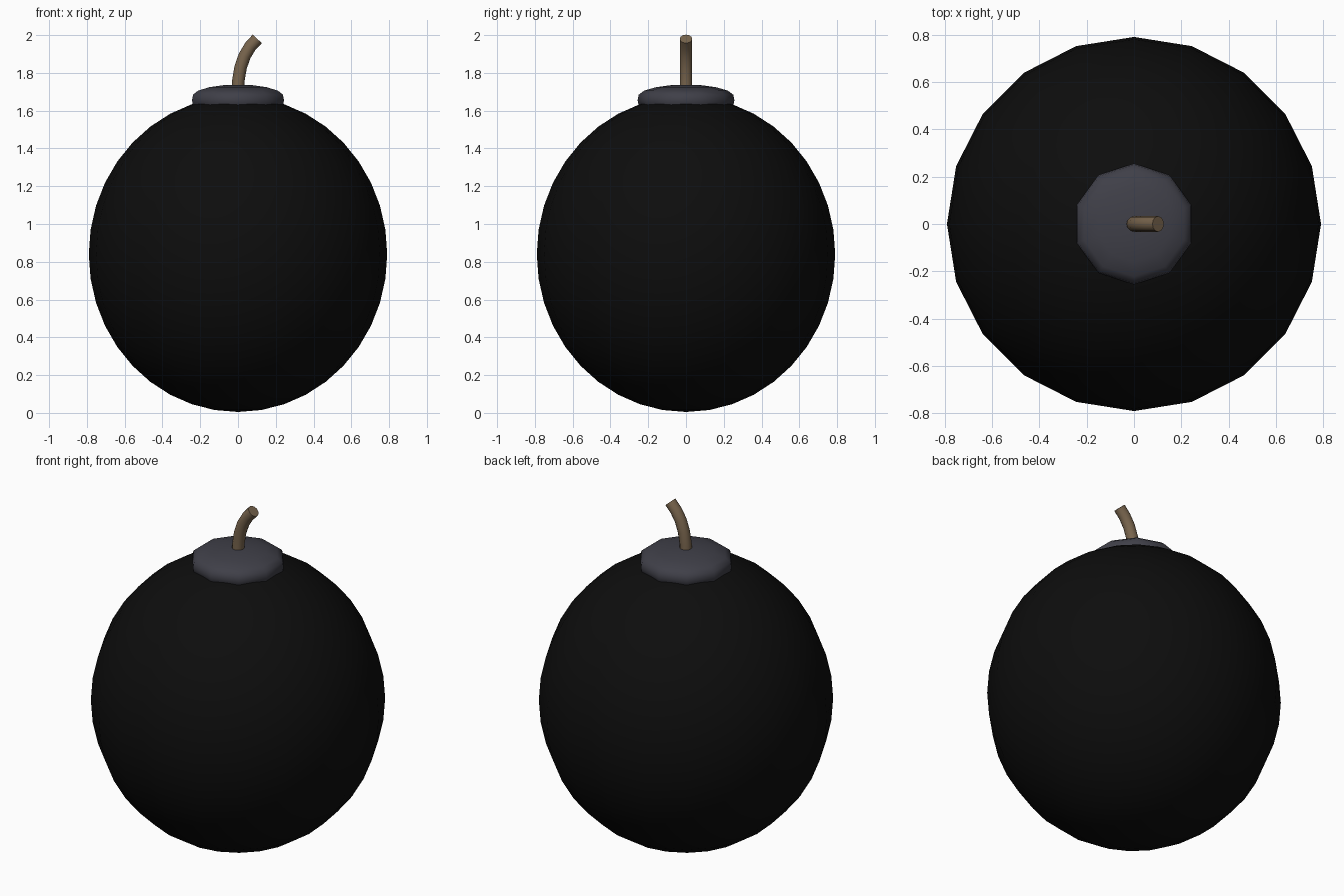
import bpy, bmesh, math
from mathutils import Vector

if "Cube" in bpy.data.objects:
    bpy.data.objects.remove(bpy.data.objects["Cube"])


def material(name, rgb):
    m = bpy.data.materials.new(name)
    m.diffuse_color = (*rgb, 1)
    m.use_nodes = True
    m.node_tree.nodes["Principled BSDF"].inputs["Base Color"].default_value = m.diffuse_color
    return m


def skin(name, rings, mat, angle):
    """Join rings of points into a closed tube; one-point rings become poles."""
    bm = bmesh.new()
    loops = [[bm.verts.new(p) for p in r] for r in rings]
    for a, b in zip(loops, loops[1:]):
        n = max(len(a), len(b))
        for i in range(n):
            j = (i + 1) % n
            if len(a) == 1:
                bm.faces.new((a[0], b[j], b[i]))
            elif len(b) == 1:
                bm.faces.new((a[i], a[j], b[0]))
            else:
                bm.faces.new((a[i], a[j], b[j], b[i]))
    for end in (loops[0], loops[-1]):
        if len(end) > 2:
            bm.faces.new(end)
    bmesh.ops.recalc_face_normals(bm, faces=bm.faces[:])
    me = bpy.data.meshes.new(name)
    bm.to_mesh(me)
    bm.free()
    me.materials.append(mat)
    ob = bpy.data.objects.new(name, me)
    bpy.context.collection.objects.link(ob)
    bpy.ops.object.select_all(action='DESELECT')
    ob.select_set(True)
    bpy.context.view_layer.objects.active = ob
    bpy.ops.object.shade_smooth_by_angle(angle=math.radians(angle))
    return ob


def lathe(profile, sides):
    """Rings around z, first vertex facing +y."""
    rings = []
    for r, z in profile:
        n = sides if r > 0 else 1
        rings.append([(r * math.sin(2 * math.pi * i / sides),
                       r * math.cos(2 * math.pi * i / sides), z) for i in range(n)])
    return rings


# Body: slightly tall ball, 20 segments by 20 rings
RINGS, RX, RZ, CZ = 20, 0.79, 0.835, 0.84
ball = [(0 if k in (0, RINGS) else RX * math.sin(math.pi * k / RINGS),
         CZ - RZ * math.cos(math.pi * k / RINGS)) for k in range(RINGS + 1)]
skin("body", lathe(ball, 20), material("black", (0.004, 0.004, 0.004)), 60)

# Cap: ten-sided collar with a rounded, gently domed top
cap = [(0.22, 1.60), (0.25, 1.625), (0.256, 1.655), (0.25, 1.685),
       (0.222, 1.706), (0.16, 1.724), (0.08, 1.735), (0, 1.738)]
skin("cap", lathe(cap, 10), material("dark_grey", (0.05, 0.05, 0.065)), 60)

# Fuse: bent rod leaning towards +x
path = [Vector(p) for p in ((0, 0, 1.70), (0.002, 0, 1.76), (0.014, 0, 1.83),
                            (0.035, 0, 1.89), (0.065, 0, 1.94), (0.102, 0, 1.98))]
fuse = []
for k, p in enumerate(path):
    t = (path[min(k + 1, len(path) - 1)] - path[max(k - 1, 0)]).normalized()
    side = Vector((0, 1, 0))
    out = side.cross(t)
    fuse.append([p + 0.033 * (math.cos(a) * out + math.sin(a) * side)
                 for a in (2 * math.pi * i / 12 for i in range(12))])
skin("fuse", fuse, material("brown", (0.19, 0.13, 0.075)), 40)
